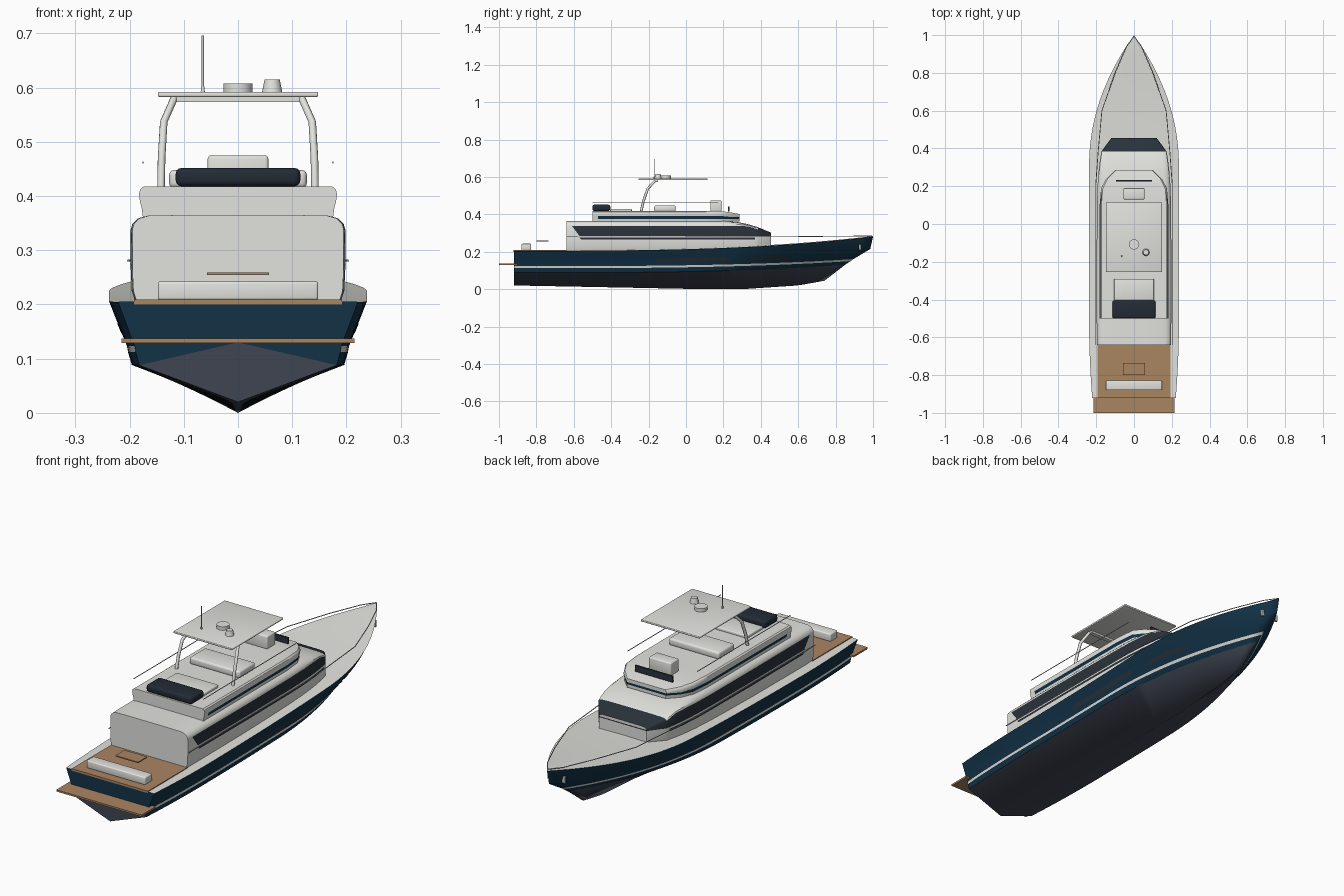
import bpy, bmesh, math
from mathutils import Vector

cube = bpy.data.objects.get("Cube")
if cube:
    bpy.data.objects.remove(cube, do_unlink=True)

def material(name, r, g, b):
    m = bpy.data.materials.new(name)
    m.use_nodes = True
    m.diffuse_color = (r, g, b, 1)
    m.node_tree.nodes["Principled BSDF"].inputs["Base Color"].default_value = (r, g, b, 1)
    return m

WHITE = material("gelcoat white", .76, .76, .73)
NAVY = material("hull navy", .006, .032, .062)
BOTTOM = material("bottom paint grey", .05, .06, .085)
GLASS = material("dark glass", .022, .032, .042)
TEAK = material("teak", .40, .235, .12)
CUSHION = material("dark cushion", .016, .024, .036)
METAL = material("rail metal", .55, .56, .57)

def finish(name, bm, mats, smooth=True, mirror=False):
    me = bpy.data.meshes.new(name)
    bmesh.ops.recalc_face_normals(bm, faces=bm.faces)
    bm.to_mesh(me)
    bm.free()
    ob = bpy.data.objects.new(name, me)
    bpy.context.collection.objects.link(ob)
    for m in mats:
        me.materials.append(m)
    if mirror:
        mod = ob.modifiers.new("mirror", "MIRROR")
        mod.merge_threshold = .0005
    if smooth:
        bpy.ops.object.select_all(action="DESELECT")
        ob.select_set(True)
        bpy.context.view_layer.objects.active = ob
        bpy.ops.object.shade_smooth_by_angle(angle=math.radians(32))
    return ob

def box(name, x, y, z, mat, bevel=0):
    """Box from (low, high) spans."""
    bm = bmesh.new()
    bmesh.ops.create_cube(bm, size=1)
    for v in bm.verts:
        v.co = [s[0] if c < 0 else s[1] for c, s in zip(v.co, (x, y, z))]
    if bevel:
        bmesh.ops.bevel(bm, geom=bm.edges[:], offset=bevel, segments=3, profile=.5, affect="EDGES")
    return finish(name, bm, [mat], bevel > 0)

def cone(name, x, y, z0, z1, r0, r1, mat):
    bm = bmesh.new()
    bmesh.ops.create_cone(bm, cap_ends=True, segments=24, radius1=r0, radius2=r1, depth=z1 - z0)
    bmesh.ops.translate(bm, verts=bm.verts, vec=(x, y, (z0 + z1) / 2))
    return finish(name, bm, [mat])

def tube(name, points, r, mat):
    cu = bpy.data.curves.new(name, "CURVE")
    cu.dimensions = "3D"
    cu.bevel_depth = r
    cu.bevel_resolution = 2
    cu.use_fill_caps = True
    sp = cu.splines.new("POLY")
    sp.points.add(len(points) - 1)
    for p, q in zip(sp.points, points):
        p.co = (*q, 1)
    cu.materials.append(mat)
    ob = bpy.data.objects.new(name, cu)
    bpy.context.collection.objects.link(ob)

def loft(bm, rings, paint):
    """Skin rings of points; paint(i, j) gives the material slot."""
    vs = [[bm.verts.new(p) for p in ring] for ring in rings]
    for i in range(len(vs) - 1):
        for j in range(len(vs[0]) - 1):
            f = bm.faces.new((vs[i][j], vs[i + 1][j], vs[i + 1][j + 1], vs[i][j + 1]))
            f.material_index = paint(i, j)
    return vs

def interp(pts, t):
    for (a, p), (b, q) in zip(pts, pts[1:]):
        if t <= b:
            return p + (q - p) * max(0, (t - a) / (b - a))
    return pts[-1][1]

# Hull rows from keel to sheer: stem y, half width, taper start, stern z, stem z
STERN = -.92
ROWS = [(.74, 0, 0, .02, .04), (.85, .196, 0, .088, .13), (.88, .203, .05, .112, .15),
        (.895, .205, .08, .123, .161), (.985, .222, .2, .165, .215), (1, .238, .3, .205, .28)]
KEEL = [(-.92, .02), (-.3, .008), (.1, 0), (.3, 0), (.6, .02), (.74, .045)]

def hull_point(r, s):
    end, w, start, z0, z1 = ROWS[r]
    y = STERN + s * (end - STERN)
    u = max(0, (y - start) / (end - start))
    x = w * (1 - u ** 2.1) * (1 - .07 * max(0, (-.5 - y) / .42) ** 2)
    z = interp(KEEL, y) if r == 0 else z0 + (z1 - z0) * s ** 3
    return Vector((x, y, z))

bm = bmesh.new()
rings = []
for k in range(41):
    ring = [hull_point(r, k / 40) for r in range(6)]
    rings.append(ring + [Vector((0, ring[-1].y, ring[-1].z + .004))])
vs = loft(bm, rings, lambda i, j: (2, 1, 0, 1, 1, 0)[j])
mid = bm.verts.new((0, STERN, .13))
bm.faces.new((vs[0][0], vs[0][1], mid)).material_index = 2
bm.faces.new([mid] + vs[0][1:]).material_index = 1
finish("hull", bm, [WHITE, NAVY, BOTTOM], mirror=True)

# Hull side windows laid on the topsides
for name, y0, y1, lo, hi in (("midship", -.16, .24, .45, .9), ("forward", .35, .54, .5, .85)):
    bm = bmesh.new()
    rings = []
    for k in range(9):
        y = y0 + (y1 - y0) * k / 8
        a, b = [hull_point(r, (y - STERN) / (ROWS[r][0] - STERN)) for r in (3, 4)]
        rings.append([a.lerp(b, f) + Vector((.002, 0, 0)) for f in (lo, hi)])
    loft(bm, rings, lambda i, j: 0)
    finish(name + "_hull_window", bm, [GLASS], mirror=True)

def cabin(name, stations, section, paint, mats, slant=()):
    """Mirrored loft along y, with both ends closed in rows; slant shifts rows of one station."""
    bm = bmesh.new()
    rings = [[Vector((x, y + (slant[j] if slant and i == 1 else 0), z))
              for j, (x, z) in enumerate(section(w, zt))] for i, (y, w, zt) in enumerate(stations)]
    flat = lambda ring: [Vector((0, p.y, p.z)) for p in ring]
    loft(bm, [flat(rings[0])] + rings + [flat(rings[-1])], paint)
    bmesh.ops.remove_doubles(bm, verts=bm.verts, dist=.0002)
    return finish(name, bm, mats, mirror=True)

# Main deckhouse with wrap-around glazing
def house_section(w, zt):
    top = min(.338, zt - .012)
    return [(w * .95, .2), (w * .99, .225), (w, .266), (w, .277), (w, .285), (w, top),
            (w * .985, top + (zt - top) * .4), (w * .93, top + (zt - top) * .78),
            (w * .84, zt - .001), (w * .5, zt), (0, zt)]

def house_paint(i, j):
    if j == 2:
        return int(2 <= i <= 7)
    if j == 4:
        return int(i >= 2)
    return int(j > 4 and i == 9)

cabin("deckhouse", [(-.64, .195, .365), (-.61, .197, .365), (-.2, .198, .365), (.1, .196, .365),
                    (.2, .193, .365), (.28, .187, .358), (.33, .181, .348), (.37, .175, .336),
                    (.385, .172, .331), (.455, .12, .302)],
      house_section, house_paint, [WHITE, GLASS], [0, 0, .05, .04, .04] + [0] * 6)

# Flybridge with a dark band round its side
def fly_section(w, zt):
    return [(w * .97, .362), (w * .98, .376), (w, .391 if zt > .41 else .386), (w * 1.01, zt - .014),
            (w * .995, zt - .005), (w * .96, zt), (0, zt)]

cabin("flybridge", [(-.5, .181, .418), (-.47, .181, .418), (.1, .18, .418), (.19, .172, .417),
                    (.24, .145, .41), (.285, .1, .402)],
      fly_section, lambda i, j: int(j == 1 and i >= 2), [WHITE, NAVY])
box("fly_windscreen", (-.095, .095), (.225, .233), (.415, .443), GLASS)
box("helm_console", (-.056, .056), (.13, .19), (.415, .475), WHITE, .006)
box("fly_sunpad", (-.127, .127), (-.17, -.055), (.415, .448), WHITE, .009)
box("fly_aft_pad", (-.105, .105), (-.405, -.29), (.415, .43), WHITE, .004)
box("fly_aft_cushion", (-.115, .115), (-.5, -.405), (.418, .452), CUSHION, .011)

# Hardtop, its legs and the gear on it
box("hardtop", (-.148, .148), (-.255, .115), (.583, .592), WHITE, .003)
box("hardtop_beam", (-.118, .118), (-.17, -.15), (.574, .584), WHITE)
cone("radar_dome", 0, -.108, .59, .608, .027, .027, WHITE)
cone("satellite_dome", .063, -.15, .59, .615, .019, .014, WHITE)
cone("antenna_base", -.065, -.17, .59, .602, .004, .003, WHITE)
cone("antenna", -.065, -.17, .6, .696, .0022, .0022, METAL)

# Aft cockpit
box("cockpit_deck", (-.192, .192), (-.922, -.635), (.2, .2095), TEAK)
box("swim_platform", (-.215, .215), (-1, -.9), (.129, .137), TEAK)
box("cockpit_bench", (-.148, .148), (-.88, -.828), (.208, .243), WHITE, .005)
box("cockpit_table", (-.057, .057), (-.8, -.735), (.254, .259), TEAK)

# Paired legs, rails and anchor fittings
for side, sx in (("left", 1), ("right", -1)):
    tube(side + "_hardtop_leg", [(sx * .142, -.24, .415), (sx * .141, -.228, .47),
                                 (sx * .137, -.205, .537), (sx * .118, -.165, .58)], .007, WHITE)
    tube(side + "_fly_rail", [(sx * .175, -.5, .462), (sx * .175, .17, .462)], .0018, METAL)
    tube(side + "_side_rail", [(sx * .203, -.64, .281), (sx * .203, .2, .281), (sx * .19, .38, .281)],
         .002, METAL)
    tube(side + "_bow_rail", [(sx * .19, .38, .281), (sx * .17, .6, .281), (sx * .1, .8, .283),
                              (sx * .04, .94, .284), (0, 1 - .006, .285)], .002, METAL)
    box(side + "_anchor", sorted((sx * .03, sx * .044)), (.925, .935), (.21, .24), METAL)
